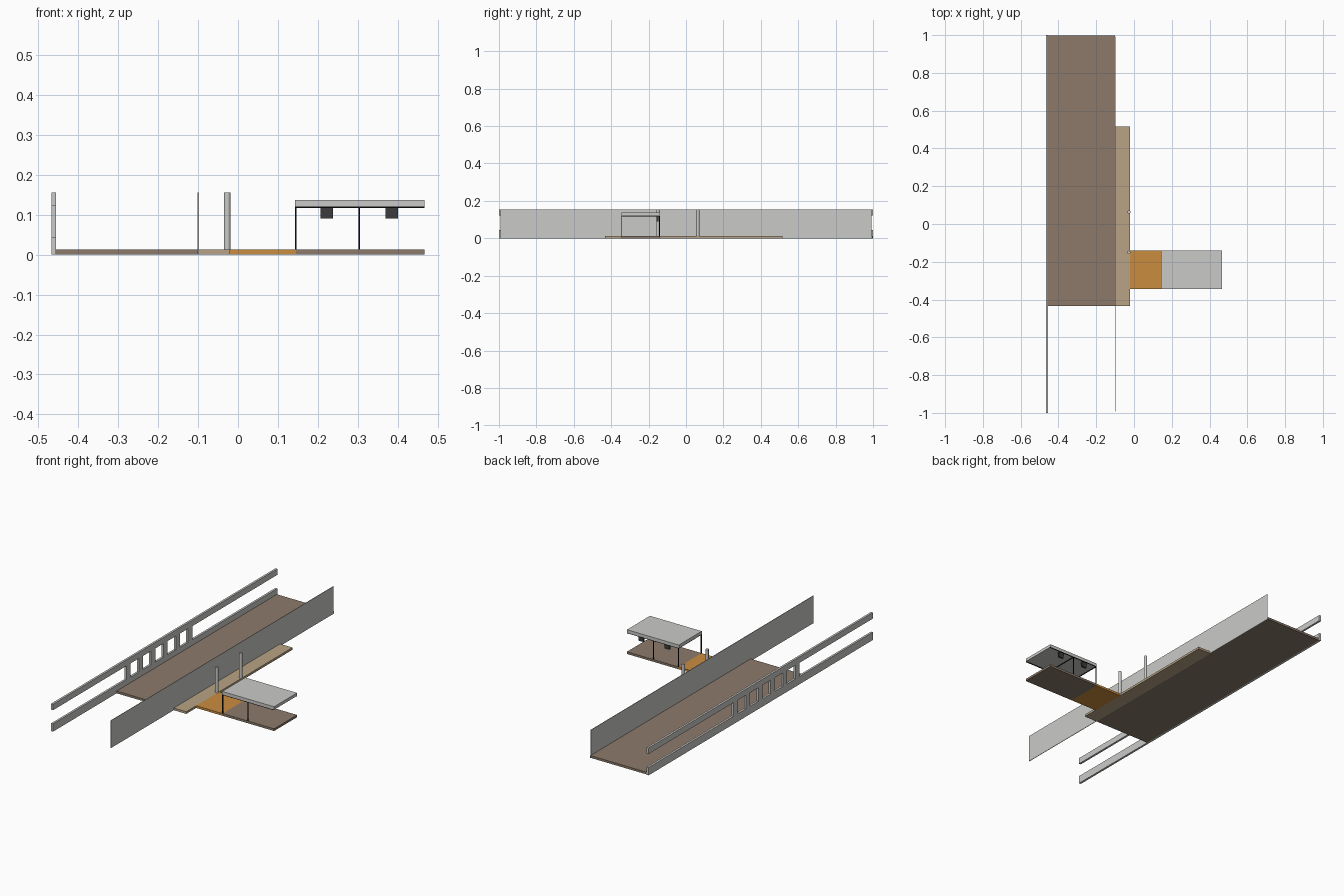
import bpy
import bmesh
from mathutils import Vector

cube = bpy.data.objects.get("Cube")
if cube:
    bpy.data.objects.remove(cube, do_unlink=True)


def material(name, rgb):
    """Material from sRGB bytes, stored as linear values."""
    lin = [((c / 255 + 0.055) / 1.055) ** 2.4 for c in rgb]
    mat = bpy.data.materials.new(name)
    mat.use_nodes = True
    mat.diffuse_color = (*lin, 1)
    bsdf = mat.node_tree.nodes["Principled BSDF"]
    bsdf.inputs["Base Color"].default_value = (*lin, 1)
    bsdf.inputs["Roughness"].default_value = 0.8
    return mat


GREY = material("light_grey", (202, 202, 200))
BROWN = material("brown_floor", (140, 122, 106))
TAN = material("tan_paving", (184, 164, 133))
ORANGE = material("orange_paving", (202, 140, 62))
DARK = material("dark_grey", (60, 60, 60))
BLACK = material("black_metal", (16, 16, 16))


def finish(name, bm, mat):
    mesh = bpy.data.meshes.new(name)
    bm.to_mesh(mesh)
    bm.free()
    mesh.materials.append(mat)
    obj = bpy.data.objects.new(name, mesh)
    bpy.context.collection.objects.link(obj)
    return obj


def add_box(bm, x, y, z):
    """Add a box spanning the given (low, high) ranges."""
    verts = bmesh.ops.create_cube(bm, size=1)["verts"]
    spans = (x, y, z)
    bmesh.ops.scale(bm, verts=verts, vec=Vector([b - a for a, b in spans]))
    bmesh.ops.translate(bm, verts=verts, vec=Vector([(a + b) / 2 for a, b in spans]))


def boxes(name, mat, *spans):
    bm = bmesh.new()
    for span in spans:
        add_box(bm, *span)
    return finish(name, bm, mat)


# Ground slabs
SLAB = (0, 0.0125)
SHELTER_Y = (-0.345, -0.14)
boxes("hall_floor", BROWN, ((-0.455, -0.1), (-0.433, 0.997), SLAB))
boxes("side_path", TAN, ((-0.1, -0.02), (-0.433, 0.515), SLAB))
boxes("link_path", ORANGE, ((-0.02, 0.145), SHELTER_Y, SLAB))
boxes("shelter_floor", BROWN, ((0.145, 0.467), SHELTER_Y, SLAB))

# Solid long wall
boxes("inner_wall", GREY, ((-0.101, -0.098), (-0.993, 0.993), (0, 0.155)))

# Outer wall: two rails with window posts between them
OUTER_X = (-0.467, -0.455)
RAIL_TOP, HEAD = 0.044, 0.121
outer = [(OUTER_X, (-1, 1), (0, RAIL_TOP)), (OUTER_X, (-1, 1), (HEAD, 0.155))]
for i in range(6):
    y = -0.345 + i * 0.11
    outer.append((OUTER_X, (y, y + 0.037), (RAIL_TOP, HEAD)))
boxes("outer_window_wall", GREY, *outer)

# Round columns on the side path
for label, y in (("front", -0.15), ("back", 0.063)):
    bm = bmesh.new()
    bmesh.ops.create_cone(bm, cap_ends=True, segments=24, radius1=0.0085,
                          radius2=0.0085, depth=0.1425)
    bmesh.ops.translate(bm, verts=bm.verts, vec=(-0.027, y, 0.08375))
    column = finish(label + "_column", bm, GREY)
    for face in column.data.polygons:
        face.use_smooth = abs(face.normal.z) < 0.5

# Shelter roof
boxes("shelter_roof", GREY, ((0.143, 0.467), SHELTER_Y, (0.12, 0.137)))

# Slim metal posts and beams under the roof
T = 0.004
POST_X = (0.143, 0.301)
frame = []
for y in (SHELTER_Y[0], SHELTER_Y[1] - T):
    for x in POST_X:
        frame.append(((x, x + T), (y, y + T), (SLAB[1], 0.117)))
    frame.append(((0.143, 0.467), (y, y + T), (0.117, 0.12)))
for x in POST_X:
    frame.append(((x, x + T), SHELTER_Y, (0.117, 0.12)))
boxes("shelter_frame", BLACK, *frame)

# Hanging display panels
for label, x in (("inner", 0.207), ("outer", 0.369)):
    boxes(label + "_hanging_panel", DARK, ((x, x + 0.031), (-0.158, -0.148), (0.09, 0.12)))
